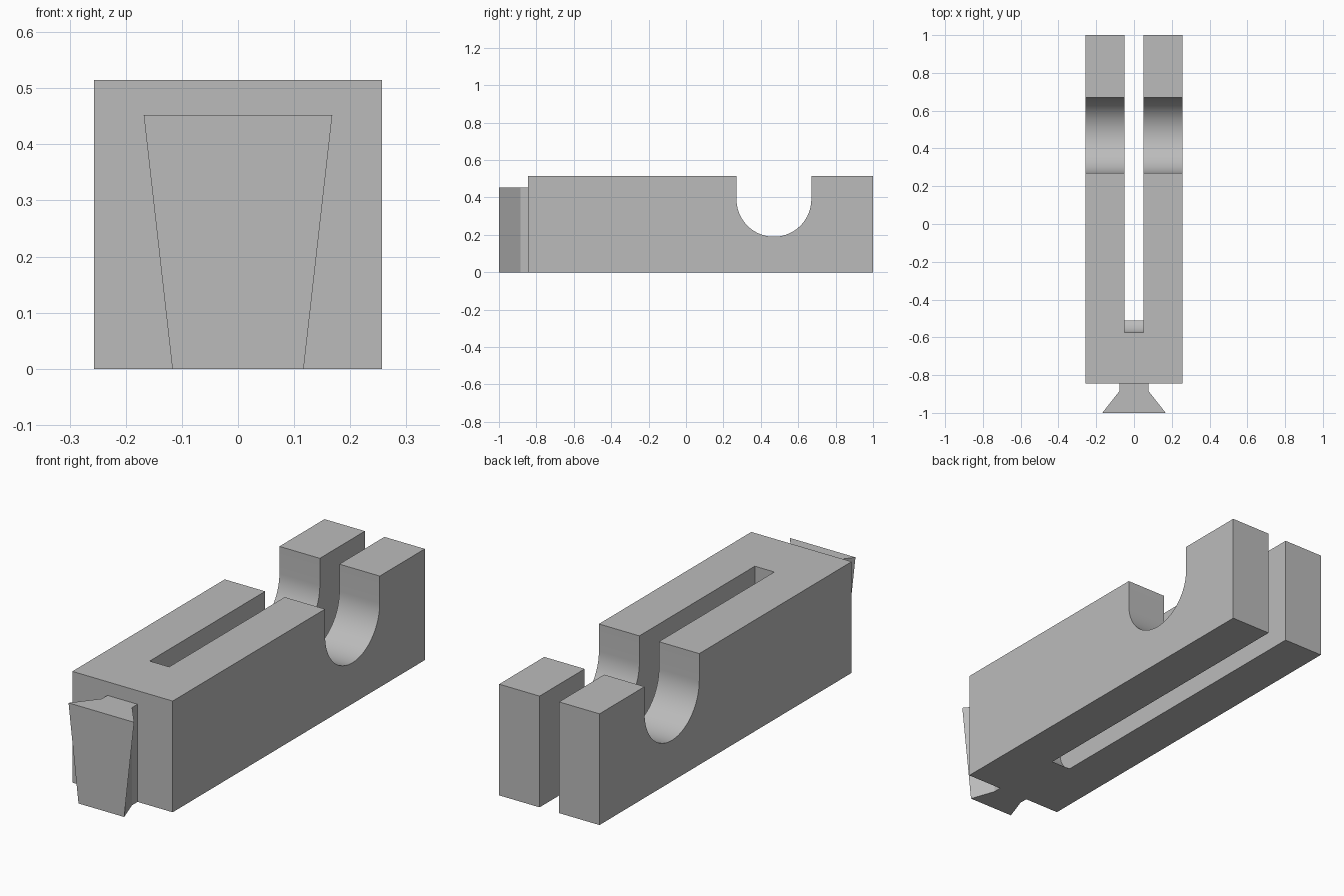
import bpy, bmesh, math

cube = bpy.data.objects.get("Cube")
if cube:
    bpy.data.objects.remove(cube, do_unlink=True)

grey = bpy.data.materials.new("plain grey")
grey.use_nodes = True
colour = (0.5, 0.5, 0.5, 1)
grey.diffuse_color = colour
grey.node_tree.nodes["Principled BSDF"].inputs["Base Color"].default_value = colour


def add_object(name, bm):
    bmesh.ops.recalc_face_normals(bm, faces=bm.faces)
    mesh = bpy.data.meshes.new(name)
    bm.to_mesh(mesh)
    bm.free()
    mesh.materials.append(grey)
    obj = bpy.data.objects.new(name, mesh)
    bpy.context.collection.objects.link(obj)
    return obj


def side_extrusion(name, profile, half_width):
    """Extrude a (y, z) outline symmetrically across x."""
    bm = bmesh.new()
    face = bm.faces.new([bm.verts.new((-half_width, y, z)) for y, z in profile])
    moved = bmesh.ops.extrude_face_region(bm, geom=[face])["geom"]
    bmesh.ops.translate(bm, vec=(2 * half_width, 0, 0),
                        verts=[v for v in moved if isinstance(v, bmesh.types.BMVert)])
    return add_object(name, bm)


def arc(cy, cz, radius, start, end, steps):
    angles = [math.radians(start + (end - start) * i / steps) for i in range(steps + 1)]
    return [(cy + radius * math.cos(a), cz + radius * math.sin(a)) for a in angles]


HEIGHT, FRONT, BACK = 0.515, -0.845, 1.0

# Body with a U-shaped cradle across the top
cradle = arc(0.47, 0.39, 0.2, 0, -180, 40)
outline = [(FRONT, 0), (BACK, 0), (BACK, HEIGHT), (0.67, HEIGHT)]
outline += cradle + [(0.27, HEIGHT), (FRONT, HEIGHT)]
body = side_extrusion("body", outline, 0.257)

# Lengthwise slot, open at the back, with a curved foot at its front end
foot = arc(-0.465, 0.1, 0.11, 180, 246, 10)
bottom_y = foot[-1][0]
slot_outline = [(1.2, HEIGHT + 0.1), (-0.575, HEIGHT + 0.1)] + foot
slot_outline += [(bottom_y, -0.1), (1.2, -0.1)]
cutter = side_extrusion("slot_cutter", slot_outline, 0.05)
cutter.hide_render = True

bpy.ops.object.select_all(action="DESELECT")
bpy.context.view_layer.objects.active = body
body.select_set(True)
cut = body.modifiers.new("slot", "BOOLEAN")
cut.operation = "DIFFERENCE"
cut.solver = "EXACT"
cut.object = cutter
bpy.ops.object.modifier_apply(modifier=cut.name)
bpy.data.objects.remove(cutter, do_unlink=True)
bpy.ops.object.shade_smooth_by_angle(angle=math.radians(25))

# Dovetail key on the front: straight neck, flared head narrowing downwards
bm = bmesh.new()
rings = []
for z, flare in ((0, 0.117), (0.452, 0.168)):
    half = [(flare, -1.0), (0.077, -0.885), (0.077, FRONT)]
    points = half + [(-x, y) for x, y in reversed(half)]
    rings.append([bm.verts.new((x, y, z)) for x, y in points])
low, high = rings
bm.faces.new(low)
bm.faces.new(high)
for i in range(len(low)):
    j = (i + 1) % len(low)
    bm.faces.new((low[i], low[j], high[j], high[i]))
add_object("dovetail_key", bm)
